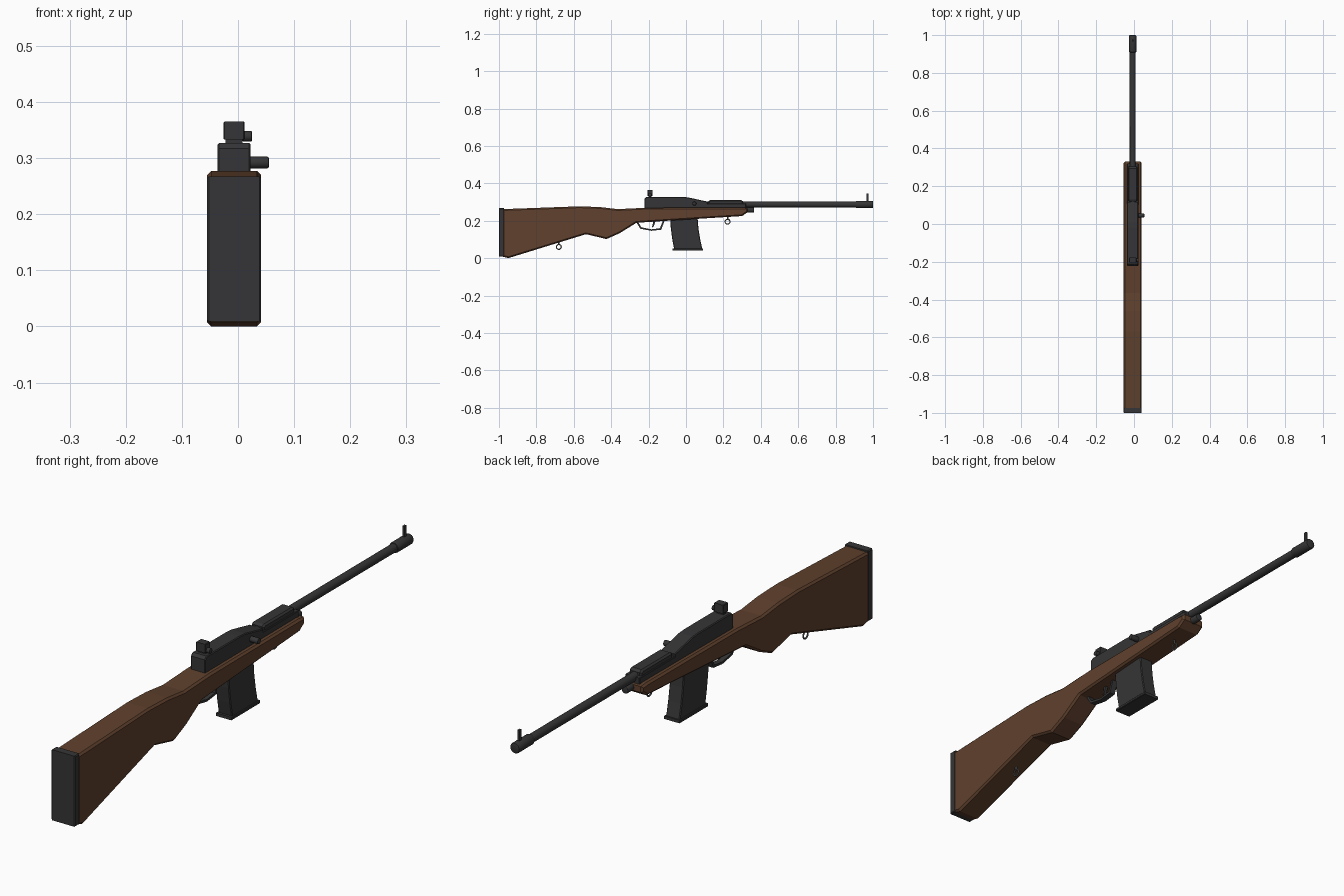
import bpy, bmesh, math
from mathutils import Vector, Matrix

if "Cube" in bpy.data.objects:
    bpy.data.objects.remove(bpy.data.objects["Cube"])

CX = -0.007  # centre plane of the rifle


def material(name, rgb):
    m = bpy.data.materials.new(name)
    m.diffuse_color = (*rgb, 1)
    m.use_nodes = True
    m.node_tree.nodes["Principled BSDF"].inputs["Base Color"].default_value = m.diffuse_color
    return m


WOOD = material("brown wood", (0.115, 0.052, 0.026))
METAL = material("dark metal", (0.036, 0.036, 0.038))
STEEL = material("grey steel", (0.12, 0.12, 0.125))


def finish(name, bm, mat, smooth=False):
    bmesh.ops.recalc_face_normals(bm, faces=bm.faces)
    me = bpy.data.meshes.new(name)
    bm.to_mesh(me)
    bm.free()
    me.materials.append(mat)
    ob = bpy.data.objects.new(name, me)
    bpy.context.collection.objects.link(ob)
    if smooth:
        bpy.ops.object.select_all(action='DESELECT')
        ob.select_set(True)
        bpy.context.view_layer.objects.active = ob
        bpy.ops.object.shade_smooth_by_angle(angle=math.radians(35))
    return ob


def prism(name, profile, width, mat, bevel=0, x=CX):
    """Side profile (y, z) extruded across x; bevel chamfers both rims."""
    bm = bmesh.new()
    f = bm.faces.new([bm.verts.new((x - width / 2, y, z)) for y, z in profile])
    r = bmesh.ops.extrude_face_region(bm, geom=[f])
    vs = [v for v in r['geom'] if isinstance(v, bmesh.types.BMVert)]
    bmesh.ops.translate(bm, verts=vs, vec=(width, 0, 0))
    bmesh.ops.recalc_face_normals(bm, faces=bm.faces)
    if bevel:
        rim = [e for e in bm.edges if abs(e.verts[0].co.x - e.verts[1].co.x) < 1e-5]
        bmesh.ops.bevel(bm, geom=rim, offset=bevel, segments=1, affect='EDGES')
    return finish(name, bm, mat)


def box(name, y0, y1, z0, z1, width, mat, bevel=0, x=CX):
    return prism(name, [(y0, z0), (y1, z0), (y1, z1), (y0, z1)], width, mat, bevel, x)


def rod(name, a, b, r, mat, sides=20, bevel=0):
    a, b = Vector(a), Vector(b)
    bm = bmesh.new()
    bmesh.ops.create_cone(bm, cap_ends=True, segments=sides, radius1=r, radius2=r,
                          depth=(b - a).length)
    if bevel:
        caps = [e for e in bm.edges if abs(e.verts[0].co.z - e.verts[1].co.z) < 1e-5]
        bmesh.ops.bevel(bm, geom=caps, offset=bevel, segments=2, affect='EDGES', profile=0.5)
    rot = (b - a).to_track_quat('Z', 'Y').to_matrix().to_4x4()
    bmesh.ops.transform(bm, matrix=Matrix.Translation((a + b) / 2) @ rot, verts=bm.verts)
    return finish(name, bm, mat, True)


def ring(name, y, z, major, minor, mat, n=20, m=8):
    """Torus lying in the side plane."""
    bm = bmesh.new()
    grid = []
    for i in range(n):
        t = 2 * math.pi * i / n
        row = []
        for j in range(m):
            p = 2 * math.pi * j / m
            d = major + minor * math.cos(p)
            row.append(bm.verts.new((CX + minor * math.sin(p), y + d * math.cos(t), z + d * math.sin(t))))
        grid.append(row)
    for i in range(n):
        for j in range(m):
            k, l = (i + 1) % n, (j + 1) % m
            bm.faces.new((grid[i][j], grid[k][j], grid[k][l], grid[i][l]))
    return finish(name, bm, mat, True)


# Wooden stock and butt pad
prism("stock", [(-0.98, 0.262), (-0.57, 0.277), (-0.46, 0.273), (-0.365, 0.262), (-0.22, 0.269),
                (0.30, 0.271), (0.33, 0.268), (0.33, 0.246), (0.30, 0.225), (-0.05, 0.203),
                (-0.265, 0.189), (-0.355, 0.133), (-0.425, 0.102), (-0.535, 0.128),
                (-0.95, 0.0), (-0.98, 0.008)], 0.096, WOOD, 0.007)
box("butt_pad", -1.0, -0.973, 0.009, 0.267, 0.096, METAL, 0.003)

# Receiver with sloped front, and the slide cover ahead of it
prism("receiver", [(-0.222, 0.255), (0.116, 0.255), (0.116, 0.302), (0.01, 0.325), (-0.02, 0.327),
                   (-0.212, 0.327), (-0.222, 0.317)], 0.059, METAL, 0.003)
box("slide_rail", 0.11, 0.32, 0.255, 0.292, 0.059, METAL, 0.002)
prism("barrel_cover", [(0.12, 0.27), (0.305, 0.27), (0.305, 0.303), (0.295, 0.311), (0.13, 0.311),
                       (0.12, 0.305)], 0.05, METAL, 0.006)
rod("bolt_handle", (0.01, 0.045, 0.292), (0.055, 0.045, 0.292), 0.0105, METAL, 16, 0.003)

# Barrel, muzzle and front sight
rod("barrel", (CX, 0.1, 0.287), (CX, 0.93, 0.287), 0.0155, METAL)
rod("muzzle", (CX, 0.908, 0.287), (CX, 1.0, 0.287), 0.0195, METAL, 20, 0.005)
box("front_sight", 0.965, 0.977, 0.295, 0.345, 0.008, METAL)
rod("gas_plug", (CX, 0.30, 0.257), (CX, 0.364, 0.257), 0.0135, METAL, 16, 0.003)

# Rear sight with its adjusting knob
box("rear_sight_base", -0.2, -0.184, 0.32, 0.34, 0.03, METAL)
box("rear_sight", -0.206, -0.178, 0.333, 0.365, 0.038, METAL, 0.002)
rod("sight_knob", (0.008, -0.192, 0.339), (0.025, -0.192, 0.339), 0.0095, METAL, 14, 0.002)

# Slightly curved magazine and its floor plate
back = [(-0.085 + 0.022 * t ** 1.6, 0.215 - 0.17 * t) for t in (0, 0.33, 0.66, 1)]
front = [(0.062 + 0.026 * t ** 1.6, 0.215 - 0.17 * t) for t in (1, 0.66, 0.33, 0)]
prism("magazine", back + front, 0.056, METAL, 0.003)
box("magazine_floor", -0.073, 0.092, 0.04, 0.051, 0.066, METAL, 0.002)

# Trigger guard strip and trigger
outer = [(-0.268, 0.195), (-0.244, 0.157), (-0.185, 0.146), (-0.132, 0.152), (-0.113, 0.205)]
inner = [(-0.122, 0.205), (-0.139, 0.16), (-0.185, 0.154), (-0.239, 0.165), (-0.257, 0.195)]
prism("trigger_guard", outer + inner, 0.022, METAL)
prism("trigger", [(-0.175, 0.205), (-0.16, 0.205), (-0.168, 0.182), (-0.176, 0.164), (-0.182, 0.166),
                  (-0.177, 0.184)], 0.01, METAL)

# Sling loops under the stock
for name, y, z in (("rear_sling_loop", -0.68, 0.06), ("front_sling_loop", 0.222, 0.195)):
    ring(name, y, z, 0.013, 0.003, STEEL)
    rod(name + "_stud", (CX, y, z + 0.011), (CX, y, z + 0.035), 0.004, STEEL, 8)
